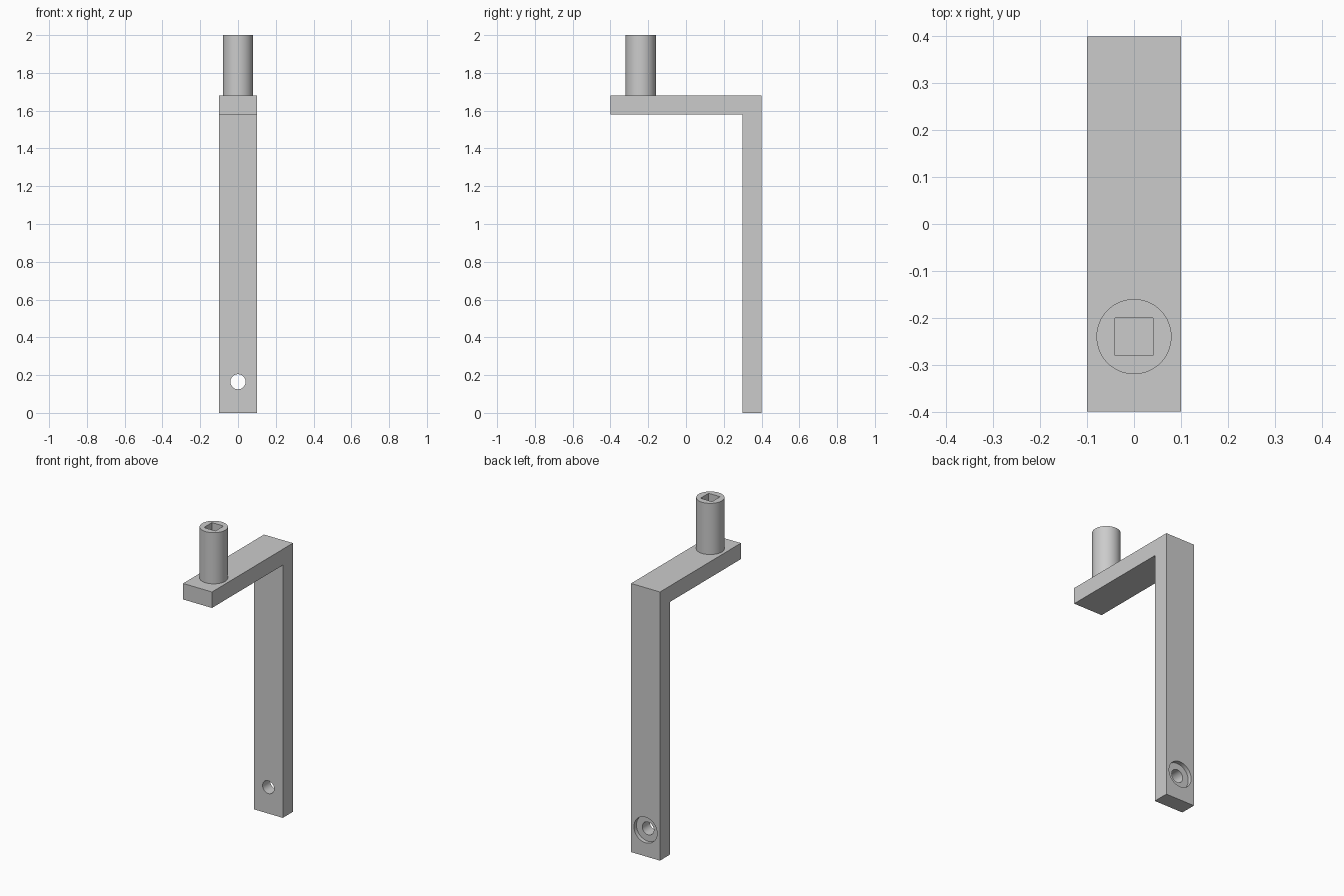
import bpy
import bmesh
from math import radians
from mathutils import Matrix, Vector

default = bpy.data.objects.get("Cube")
if default:
    bpy.data.objects.remove(default, do_unlink=True)

grey = bpy.data.materials.new("plain grey")
grey.use_nodes = True
colour = (0.6, 0.6, 0.6, 1)
grey.diffuse_color = colour
grey.node_tree.nodes["Principled BSDF"].inputs["Base Color"].default_value = colour

WIDTH = 0.2
POST_Y = -0.24
HOLE_Z = 0.165


def make_object(name, bm):
    bmesh.ops.recalc_face_normals(bm, faces=bm.faces[:])
    mesh = bpy.data.meshes.new(name)
    bm.to_mesh(mesh)
    bm.free()
    mesh.materials.append(grey)
    obj = bpy.data.objects.new(name, mesh)
    bpy.context.collection.objects.link(obj)
    return obj


def cylinder(name, radius, depth, centre, tilt=0):
    bm = bmesh.new()
    matrix = Matrix.Translation(centre) @ Matrix.Rotation(radians(tilt), 4, "X")
    bmesh.ops.create_cone(bm, cap_ends=True, segments=64, radius1=radius,
                          radius2=radius, depth=depth, matrix=matrix)
    return make_object(name, bm)


def box(name, size, centre):
    bm = bmesh.new()
    matrix = Matrix.Translation(centre) @ Matrix.Diagonal((*size, 1))
    bmesh.ops.create_cube(bm, size=1, matrix=matrix)
    return make_object(name, bm)


def select_only(obj):
    bpy.ops.object.select_all(action="DESELECT")
    obj.select_set(True)
    bpy.context.view_layer.objects.active = obj


def cut(obj, cutter):
    select_only(obj)
    mod = obj.modifiers.new("cut", "BOOLEAN")
    mod.operation = "DIFFERENCE"
    mod.solver = "EXACT"
    mod.object = cutter
    bpy.ops.object.modifier_apply(modifier=mod.name)
    bpy.data.objects.remove(cutter, do_unlink=True)


# Bent bracket: L-shaped side profile extruded across its width
profile = [(0.4, 0), (0.4, 1.68), (-0.4, 1.68), (-0.4, 1.58), (0.3, 1.58), (0.3, 0)]
bm = bmesh.new()
side = bm.faces.new([bm.verts.new((-WIDTH / 2, y, z)) for y, z in profile])
grown = bmesh.ops.extrude_face_region(bm, geom=[side])["geom"]
bmesh.ops.translate(bm, vec=Vector((WIDTH, 0, 0)),
                    verts=[v for v in grown if isinstance(v, bmesh.types.BMVert)])
bracket = make_object("bracket", bm)

# Bolt hole with a counterbore on the back
cut(bracket, cylinder("bolt_hole", 0.04, 0.3, (0, 0.35, HOLE_Z), 90))
cut(bracket, cylinder("counterbore", 0.08, 0.05, (0, 0.4, HOLE_Z), 90))

# Round post with a square socket in its top
post = cylinder("post", 0.08, 0.32, (0, POST_Y, 1.84))
cut(post, box("socket", (0.08, 0.08, 0.16), (0, POST_Y, 2.0)))

for part in (bracket, post):
    select_only(part)
    bpy.ops.object.shade_smooth_by_angle(angle=radians(30))
